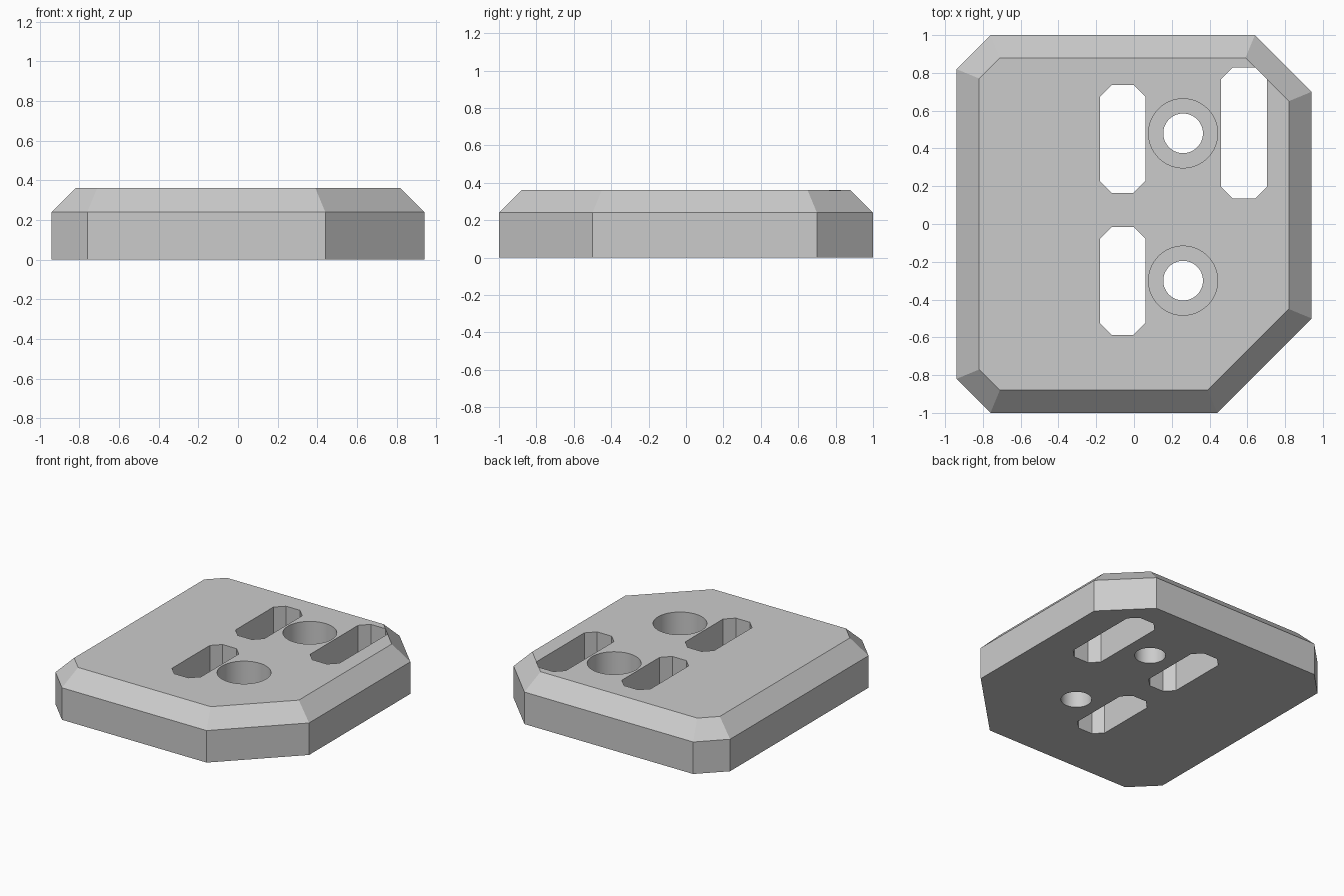
import bpy, bmesh
from math import cos, sin, pi

HEIGHT, WALL, CHAMFER, BORE_FLOOR = 0.36, 0.24, 0.12, 0.14

cube = bpy.data.objects.get("Cube")
if cube:
    bpy.data.objects.remove(cube, do_unlink=True)

grey = bpy.data.materials.new("plain grey")
grey.use_nodes = True
grey.diffuse_color = (0.6, 0.6, 0.6, 1)
grey.node_tree.nodes["Principled BSDF"].inputs["Base Color"].default_value = (0.6, 0.6, 0.6, 1)


def cut_rectangle(x0, x1, y0, y1, fl, fr, br, bl):
    """Rectangle outline with each corner cut at 45 degrees."""
    return [(x0 + fl, y0), (x1 - fr, y0), (x1, y0 + fr), (x1, y1 - br),
            (x1 - br, y1), (x0 + bl, y1), (x0, y1 - bl), (x0, y0 + fl)]


def circle(x, y, r, sides=64):
    return [(x + r * cos(2 * pi * i / sides), y + r * sin(2 * pi * i / sides))
            for i in range(sides)]


def prism(name, outline, z0, z1, chamfer=0):
    """Extrude an outline, optionally adding a 45 degree chamfer on top."""
    bm = bmesh.new()
    base = bm.faces.new([bm.verts.new((x, y, z0)) for x, y in outline])
    out = bmesh.ops.extrude_face_region(bm, geom=[base], use_keep_orig=True)
    top = [g for g in out["geom"] if isinstance(g, bmesh.types.BMFace)]
    bmesh.ops.translate(bm, vec=(0, 0, z1 - z0), verts=top[0].verts[:])
    bmesh.ops.recalc_face_normals(bm, faces=bm.faces[:])
    if chamfer:
        bmesh.ops.inset_region(bm, faces=top, thickness=chamfer, use_even_offset=True)
        for v in top[0].verts:
            v.co.z = z1 + chamfer
    mesh = bpy.data.meshes.new(name)
    bm.to_mesh(mesh)
    bm.free()
    mesh.materials.append(grey)
    obj = bpy.data.objects.new(name, mesh)
    bpy.context.collection.objects.link(obj)
    return obj


# Chamfered plate
plate = prism("mounting_plate",
              cut_rectangle(-0.94, 0.94, -1, 1, 0.18, 0.5, 0.3, 0.18),
              0, WALL, CHAMFER)

# Through slots with cut corners
cutters = []
for x0, x1, y0, y1 in [(-0.18, 0.06, 0.165, 0.737),
                       (-0.18, 0.06, -0.587, -0.015),
                       (0.46, 0.705, 0.135, 0.828)]:
    c = 0.062
    cutters.append(prism("slot_cutter", cut_rectangle(x0, x1, y0, y1, c, c, c, c), -0.1, 0.5))

# Counterbored screw holes
for y in (0.48, -0.3):
    cutters.append(prism("screw_hole_cutter", circle(0.26, y, 0.105), -0.1, 0.5))
    cutters.append(prism("counterbore_cutter", circle(0.26, y, 0.183), BORE_FLOOR, 0.5))

bpy.ops.object.select_all(action="DESELECT")
bpy.context.view_layer.objects.active = plate
plate.select_set(True)
for cutter in cutters:
    cutter.hide_render = True
    mod = plate.modifiers.new("cut", "BOOLEAN")
    mod.operation, mod.solver, mod.object = "DIFFERENCE", "EXACT", cutter
    bpy.ops.object.modifier_apply(modifier=mod.name)
    bpy.data.objects.remove(cutter, do_unlink=True)

bpy.ops.object.shade_smooth_by_angle(angle=pi / 9)
